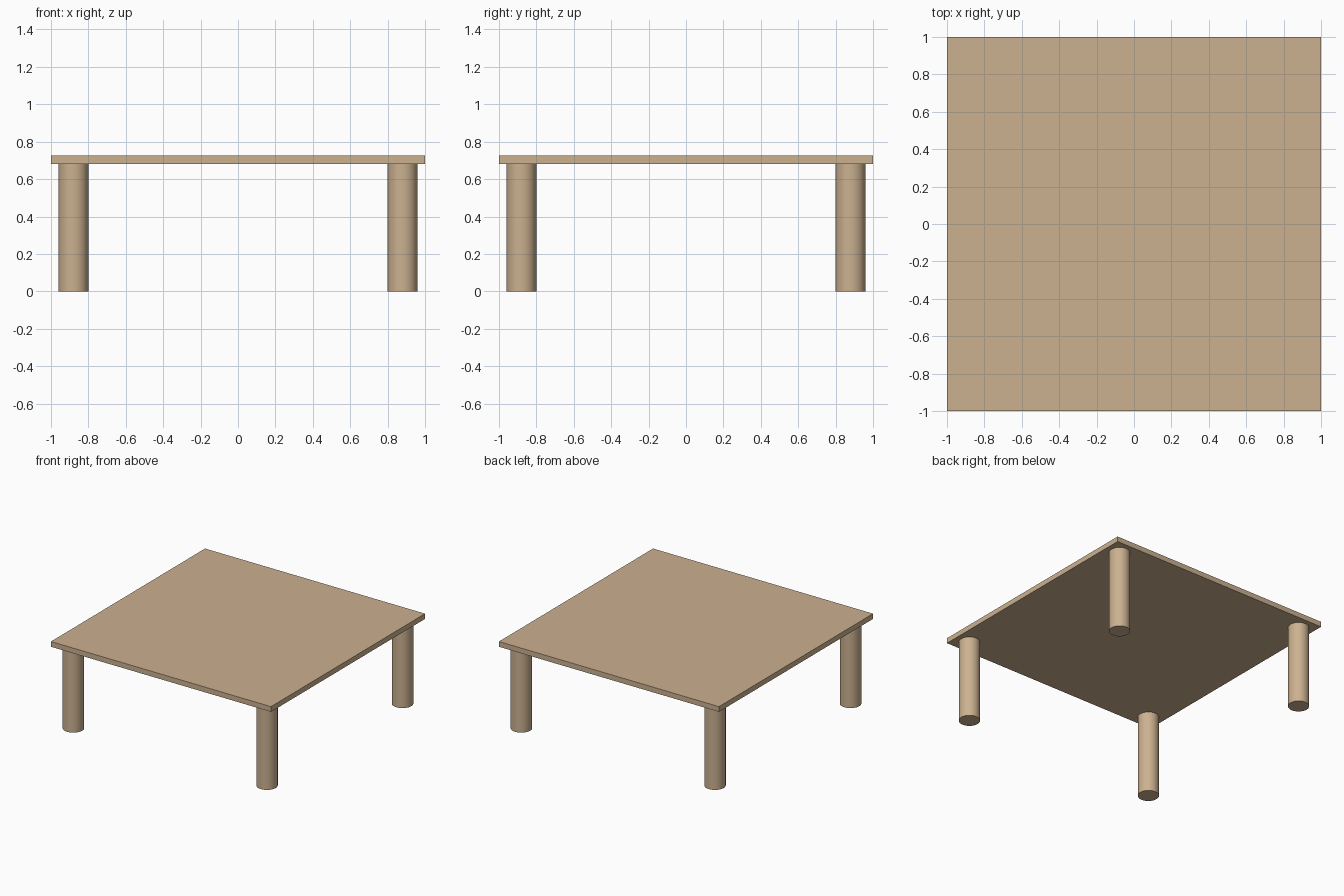
import bpy

if "Cube" in bpy.data.objects:
    bpy.data.objects.remove(bpy.data.objects["Cube"])

TOP_Z, UNDER_Z = 0.725, 0.682
LEG_RADIUS, LEG_OFFSET = 0.08, 0.88

wood = bpy.data.materials.new("wood")
wood.diffuse_color = (0.6, 0.44, 0.28, 1)
wood.use_nodes = True
wood.node_tree.nodes["Principled BSDF"].inputs["Base Color"].default_value = wood.diffuse_color

# Thin square table top
bpy.ops.mesh.primitive_cube_add(size=1, location=(0, 0, (TOP_Z + UNDER_Z) / 2))
top = bpy.context.object
top.name = "table_top"
top.scale = (2, 2, TOP_Z - UNDER_Z)
bpy.ops.object.transform_apply(location=False, rotation=False, scale=True)
top.data.materials.append(wood)


# Round leg standing on the floor
def add_leg(name, x, y):
    bpy.ops.mesh.primitive_cylinder_add(vertices=48, radius=LEG_RADIUS, depth=UNDER_Z,
                                        location=(x, y, UNDER_Z / 2))
    leg = bpy.context.object
    leg.name = name
    leg.data.materials.append(wood)
    bpy.ops.object.shade_smooth_by_angle()


# One leg at each corner
for side, sx in (("left", -1), ("right", 1)):
    for end, sy in (("front", -1), ("back", 1)):
        add_leg(f"{end}_{side}_leg", sx * LEG_OFFSET, sy * LEG_OFFSET)
